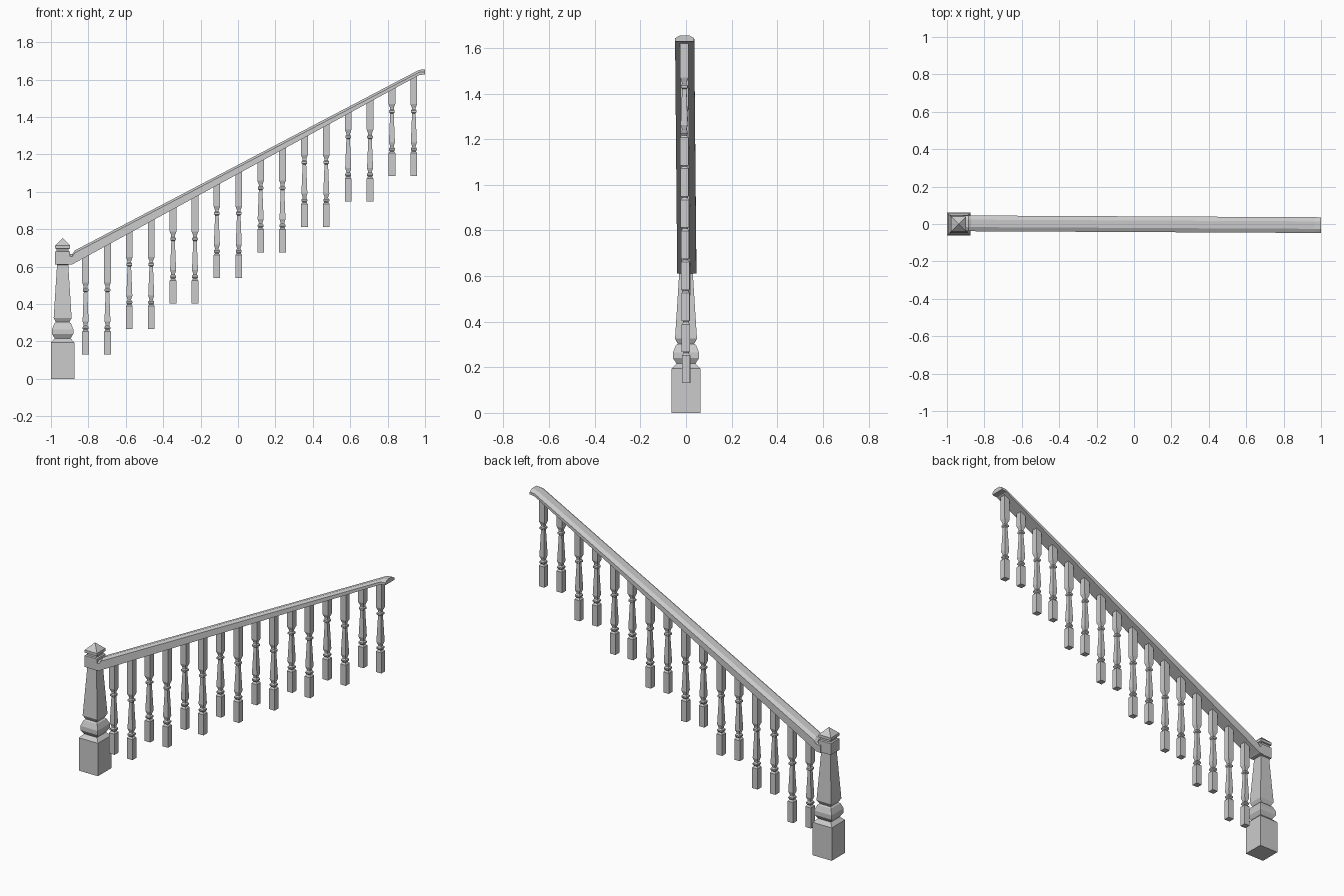
import bpy

if "Cube" in bpy.data.objects:
    bpy.data.objects.remove(bpy.data.objects["Cube"])


def loft(name, rings, loc=(0, 0, 0)):
    """Skin a list of equal-length vertex rings into a closed, flat-faced mesh."""
    n = len(rings[0])
    verts = [v for r in rings for v in r]
    faces = [tuple(range(n))[::-1]]
    for i in range(len(rings) - 1):
        a, b = i * n, (i + 1) * n
        faces += [(a + k, a + (k + 1) % n, b + (k + 1) % n, b + k) for k in range(n)]
    faces.append(tuple(range(len(verts) - n, len(verts))))
    mesh = bpy.data.meshes.new(name)
    mesh.from_pydata(verts, [], faces)
    mesh.validate()
    obj = bpy.data.objects.new(name, mesh)
    bpy.context.collection.objects.link(obj)
    obj.location = loc
    return obj


def square_post(name, profile, loc):
    """Square post from (half width, height) steps."""
    return loft(name, [[(-w, -w, z), (w, -w, z), (w, w, z), (-w, w, z)]
                       for w, z in profile], loc)


def rail_y(x):
    return -0.001 - 0.005 * x


def rail_bottom(x):
    return 0.612 + 0.5455 * (x + 0.887)


# Newel post with pyramid cap
square_post("newel_post", [
    (0.0625, 0), (0.0625, 0.195), (0.042, 0.216), (0.057, 0.24), (0.057, 0.265),
    (0.044, 0.297), (0.036, 0.303), (0.048, 0.325), (0.030, 0.61), (0.040, 0.612),
    (0.040, 0.68), (0.032, 0.683), (0.032, 0.694), (0.040, 0.697), (0.040, 0.713),
    (0.0005, 0.752)], (-0.9375, 0, 0))

# Handrail: chamfered section swept up the slope, level at both ends
stations = [(-0.915, 0.610, 0.665), (-0.885, 0.612, 0.668), (-0.872, 0.620, 0.687),
            (0.968, rail_bottom(0.968), 1.652), (1.0, 1.628, 1.655)]
sections = []
for x, low, high in stations:
    y, w = rail_y(x), 0.042
    sections.append([(x, y - w, low), (x, y + w, low), (x, y + w, high - 0.013),
                     (x, y + 0.02, high), (x, y - 0.02, high), (x, y - w, high - 0.013)])
loft("handrail", sections)

# Balusters: two per stair tread, trimmed under the rail
for i in range(16):
    tread, second = divmod(i, 2)
    x = -0.815 + 0.234 * tread + 0.117 * second
    base = 0.13 + 0.1364 * tread
    top = rail_bottom(x) + 0.012 - base
    s = 0.018
    square_post("baluster", [
        (s, 0), (s, 0.122), (0.011, 0.132), (0.016, 0.139), (0.016, 0.147),
        (0.010, 0.155), (0.010, 0.160), (0.016, 0.178), (0.0095, 0.335),
        (0.015, 0.340), (0.015, 0.350), (0.010, 0.356), (0.010, 0.364),
        (s, 0.385), (s, top)], (x, rail_y(x) - 0.002, base))
